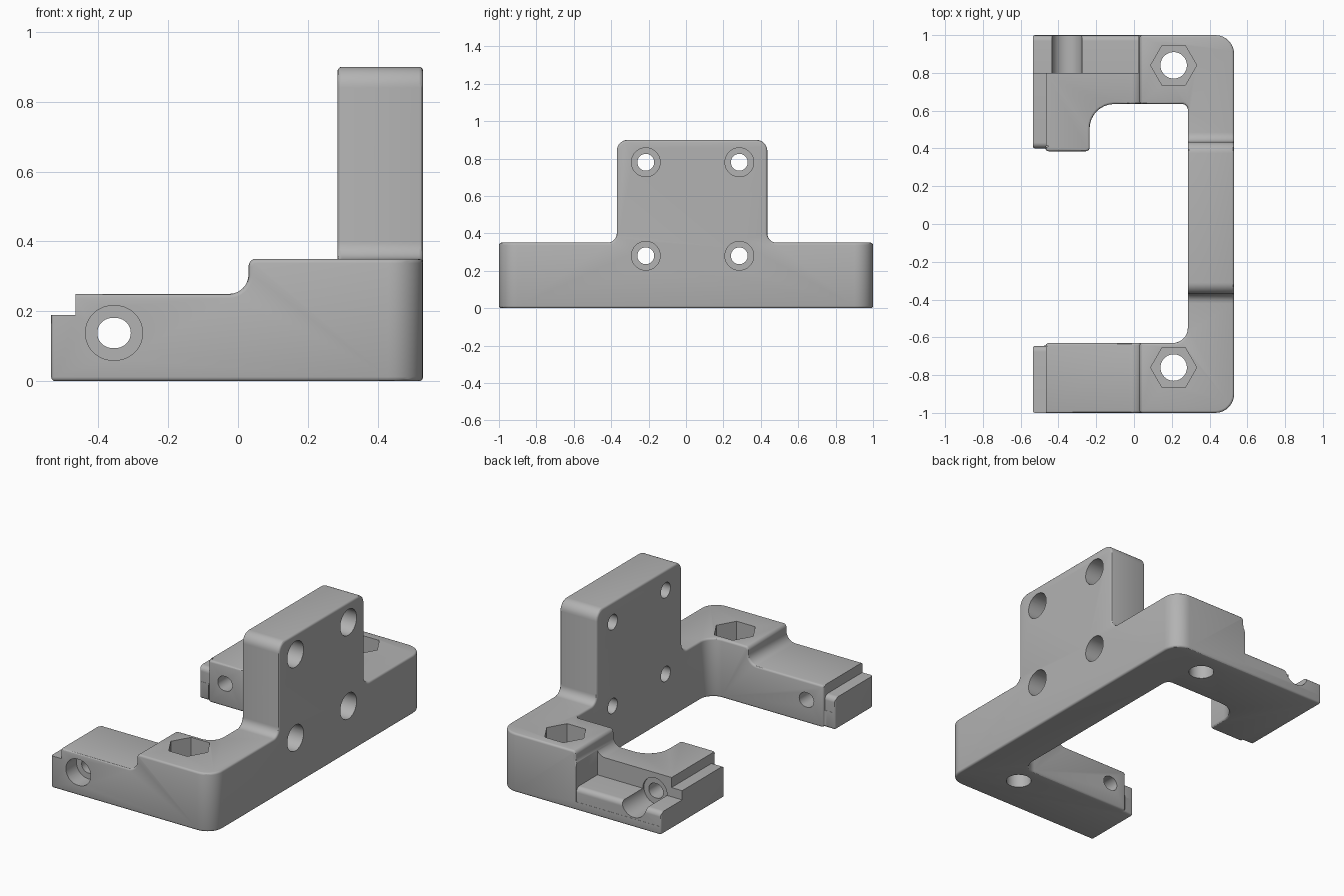
import bpy, bmesh, math
from mathutils import Vector

if "Cube" in bpy.data.objects:
    bpy.data.objects.remove(bpy.data.objects["Cube"], do_unlink=True)

grey = bpy.data.materials.new("plain grey")
grey.use_nodes = True
colour = (0.45, 0.45, 0.45, 1)
grey.diffuse_color = colour
grey.node_tree.nodes["Principled BSDF"].inputs["Base Color"].default_value = colour


def rounded(corners, steps=8):
    """Outline from (a, b) or (a, b, radius) corners."""
    out = []
    for i, corner in enumerate(corners):
        p = Vector(corner[:2])
        r = corner[2] if len(corner) > 2 else 0
        if not r:
            out.append(p)
            continue
        u = (Vector(corners[i - 1][:2]) - p).normalized()
        v = (Vector(corners[(i + 1) % len(corners)][:2]) - p).normalized()
        centre = p + (u + v) * r  # right-angled corners
        for k in range(steps + 1):
            t = k / steps * math.pi / 2
            out.append(centre - v * r * math.cos(t) - u * r * math.sin(t))
    return out


def circle(a, b, r, n=40, stretch=0):
    pts = []
    for k in range(n):
        t = 2 * math.pi * k / n
        shift = math.copysign(stretch, math.cos(t)) if stretch else 0
        pts.append(Vector((a + r * math.cos(t) + shift, b + r * math.sin(t))))
    return pts


def prism(name, outline, axis, low, high):
    place = {"x": lambda p, c: (c, p.x, p.y),
             "y": lambda p, c: (p.x, c, p.y),
             "z": lambda p, c: (p.x, p.y, c)}[axis]
    bm = bmesh.new()
    ends = [[bm.verts.new(place(p, c)) for p in outline] for c in (low, high)]
    for ring in ends:
        bm.faces.new(ring)
    n = len(outline)
    for i in range(n):
        j = (i + 1) % n
        bm.faces.new((ends[0][i], ends[0][j], ends[1][j], ends[1][i]))
    bmesh.ops.recalc_face_normals(bm, faces=bm.faces)
    mesh = bpy.data.meshes.new(name)
    bm.to_mesh(mesh)
    bm.free()
    obj = bpy.data.objects.new(name, mesh)
    bpy.context.collection.objects.link(obj)
    return obj


def apply(obj, mod):
    bpy.ops.object.select_all(action="DESELECT")
    bpy.context.view_layer.objects.active = obj
    obj.select_set(True)
    bpy.ops.object.modifier_apply(modifier=mod.name)


def combine(obj, cutter, operation="DIFFERENCE"):
    cutter.hide_render = True
    mod = obj.modifiers.new("cut", "BOOLEAN")
    mod.operation, mod.object, mod.solver = operation, cutter, "EXACT"
    apply(obj, mod)
    bpy.data.objects.remove(cutter, do_unlink=True)


def cut(outline, axis, low, high):
    combine(bracket, prism("cutter", outline, axis, low, high))


# C-shaped plan of the bracket
plan = rounded([
    (-.535, -1), (.53, -1, .1), (.53, 1, .1), (-.535, 1),
    (-.535, .4), (-.465, .4), (-.465, .385), (-.235, .385, .02),
    (-.235, .635, .13), (.285, .635, .03), (.285, -.63, .08),
    (-.465, -.63), (-.465, -.645), (-.535, -.645)])
bracket = prism("mounting_bracket", plan, "z", 0, 1)

# Side silhouette: low base with a raised plate
side = rounded([
    (-1.1, -.1), (1.1, -.1), (1.1, .35), (.435, .35, .05), (.435, .9, .06),
    (-.37, .9, .06), (-.37, .35, .05), (-1.1, .35)])
combine(bracket, prism("cutter", side, "x", -1, 1), "INTERSECT")

# Step down from corner blocks to arms
cut(rounded([(-1, 1.2), (-1, .25), (.03, .25, .055), (.03, .352, .025),
             (.2, .352), (.2, 1.2)]), "y", -1.2, 1.2)

# Softened edges
bevel = bracket.modifiers.new("soft edges", "BEVEL")
bevel.width = .012
bevel.segments = 3
bevel.limit_method = "ANGLE"
bevel.angle_limit = math.radians(40)
bevel.use_clamp_overlap = False
apply(bracket, bevel)

# Tongues at the arm ends
cut(rounded([(-1.1, 1), (-1.1, .19), (-.646, .19, .03), (-.646, .1),
             (-.5, .1), (-.5, 1)]), "x", -1, -.465)
cut(rounded([(1.1, 1), (1.1, .19), (.401, .19, .03), (.401, .1),
             (.3, .1), (.3, 1)]), "x", -1, -.465)

# Low ledge along the back arm
cut(rounded([(.8, 1), (.8, .135), (.999, .135, .03), (.999, .05),
             (1.1, .05), (1.1, 1)]), "x", -1, .025)

# Arm screw holes, front counterbore and back groove
cut(circle(-.355, .138, .043, stretch=.005), "y", -1.2, 1.2)
cut(circle(-.355, .138, .078, stretch=.004), "y", -1.2, -.9)
cut(circle(-.355, .138, .08), "y", .79, 1.2)

# Nut pockets and vertical holes in the corner blocks
for y in (-.76, .84):
    cut(circle(.21, y, .07), "z", -.1, .5)
    cut(circle(.21, y, .122, n=6), "z", .2, .5)

# Plate screw holes, counterbored from outside
for y in (-.215, .285):
    for z in (.28, .78):
        cut(circle(y, z, .045), "x", .1, .7)
        cut(circle(y, z, .077), "x", .4, .7)

bracket.data.materials.clear()
bracket.data.materials.append(grey)
bpy.ops.object.select_all(action="DESELECT")
bracket.select_set(True)
bpy.context.view_layer.objects.active = bracket
bpy.ops.object.shade_smooth_by_angle(angle=math.radians(30))
